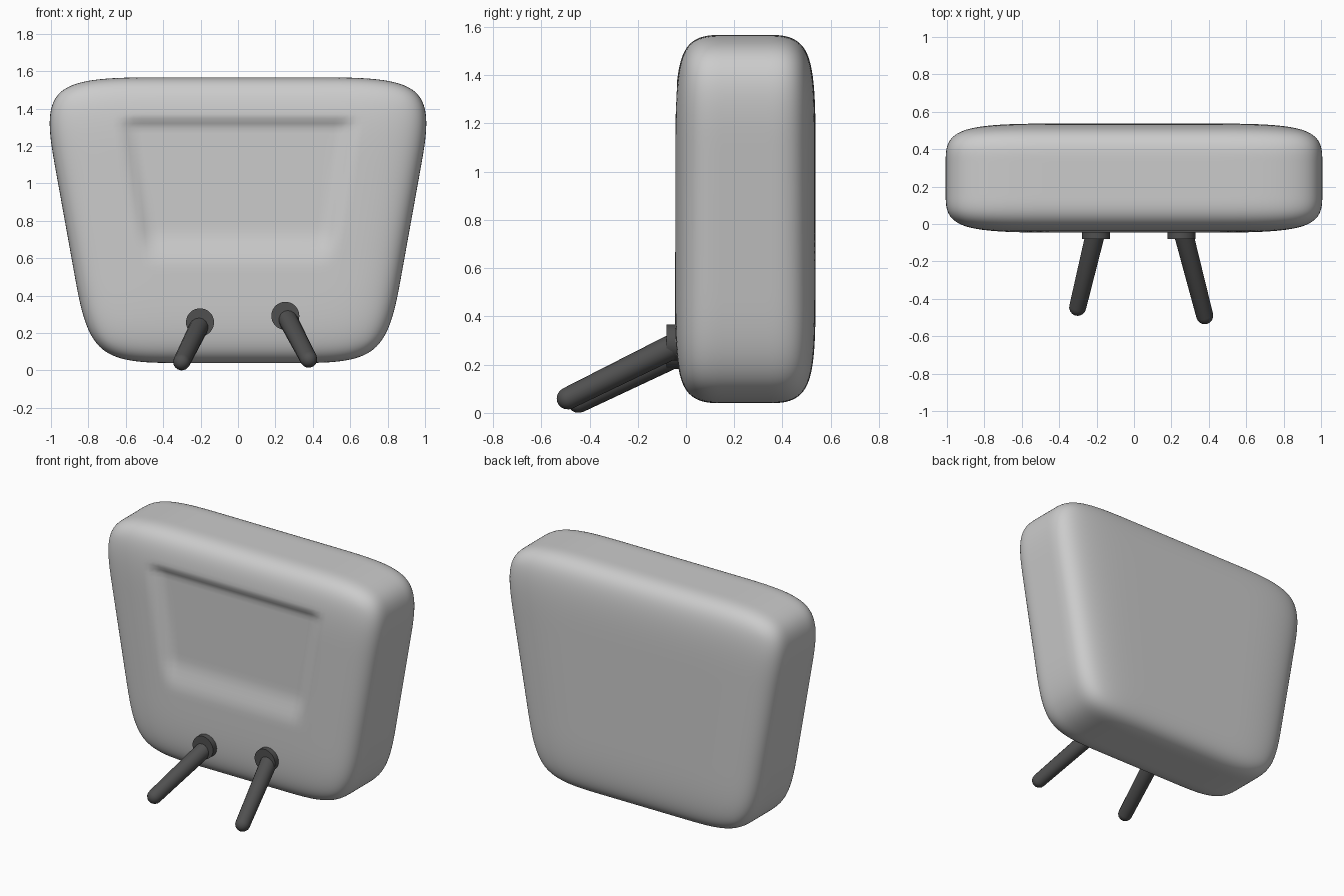
import bpy, bmesh, math
from mathutils import Vector

if "Cube" in bpy.data.objects:
    bpy.data.objects.remove(bpy.data.objects["Cube"])

dark = bpy.data.materials.new("dark_grey")
dark.diffuse_color = (0.08, 0.08, 0.08, 1)
dark.use_nodes = True
dark.node_tree.nodes["Principled BSDF"].inputs["Base Color"].default_value = dark.diffuse_color


def finish(name, bm, mat=None):
    bmesh.ops.recalc_face_normals(bm, faces=bm.faces)
    me = bpy.data.meshes.new(name)
    bm.to_mesh(me)
    bm.free()
    ob = bpy.data.objects.new(name, me)
    bpy.context.collection.objects.link(ob)
    if mat:
        me.materials.append(mat)
    bpy.ops.object.select_all(action='DESELECT')
    ob.select_set(True)
    bpy.context.view_layer.objects.active = ob
    return ob


# Cushion body: 3 x 3 x 3 cage, tapered towards the bottom, then subdivided
us = (-1, -0.42, 0.42, 1)
ys = (-0.046, 0.165, 0.325, 0.537)
zs = (0.04, 0.49, 1.10, 1.567)
bm = bmesh.new()
verts = {}


def v(i, j, k):
    if (i, j, k) not in verts:
        half = 1.064 + 0.18 * (zs[k] - 1.567)
        verts[i, j, k] = bm.verts.new((us[i] * half, ys[j], zs[k]))
    return verts[i, j, k]


for axis in range(3):
    for side in (0, 3):
        for a in range(3):
            for b in range(3):
                quad = []
                for p, q in ((a, b), (a + 1, b), (a + 1, b + 1), (a, b + 1)):
                    key = [p, q]
                    key.insert(axis, side)
                    quad.append(v(*key))
                bm.faces.new(quad)
body = finish("cushion_body", bm)
sub = body.modifiers.new("rounding", 'SUBSURF')
sub.levels = sub.render_levels = 4
bpy.ops.object.modifier_apply(modifier="rounding")


# Shallow flat recess in the front, with a soft slope along its lower edge
def step(lo, hi, t):
    t = min(max((t - lo) / (hi - lo), 0), 1)
    return t * t * (3 - 2 * t)


for w in body.data.vertices:
    x, y, z = w.co
    if y < 0.1:
        edge = 0.65 + 0.17 * (z - 1.35)
        mask = step(0, 0.09, edge - abs(x)) * step(0, 0.06, 1.36 - z) * step(0.55, 0.76, z)
        w.co.y += mask * max(-0.01 - y, 0)
bpy.ops.object.shade_smooth()


# Bodies of revolution along a line from start towards end
def turned(name, start, end, profile, sides):
    start, end = Vector(start), Vector(end)
    rot = Vector((0, 0, 1)).rotation_difference(end - start)
    bm = bmesh.new()
    rings = []
    for r, h in profile:
        rings.append([bm.verts.new(start + rot @ Vector((
            r * math.cos(2 * math.pi * n / sides),
            r * math.sin(2 * math.pi * n / sides), h))) for n in range(sides)])
    for lo, hi in zip(rings, rings[1:]):
        for n in range(sides):
            m = (n + 1) % sides
            bm.faces.new((lo[n], lo[m], hi[m], hi[n]))
    bm.faces.new(rings[0])
    bm.faces.new(rings[-1])
    finish(name, bm, dark)
    bpy.ops.object.shade_smooth_by_angle(angle=math.radians(35))


# Round sockets and rods with rounded tips
for label, socket, root, tip in (
        ("left", (-0.203, 0.257), (-0.205, -0.045, 0.24), (-0.301, -0.445, 0.046)),
        ("right", (0.253, 0.292), (0.263, -0.045, 0.28), (0.378, -0.49, 0.06))):
    x, z = socket
    turned(label + "_socket", (x, 0.02, z), (x, -0.08, z),
           [(0.075, 0), (0.075, 0.1)], 32)
    length = (Vector(tip) - Vector(root)).length
    r = 0.046
    cap = [(r * math.cos(math.radians(t)), length + r * math.sin(math.radians(t)))
           for t in (0, 20, 40, 60, 75, 86)]
    turned(label + "_rod", root, tip, [(0.052, 0)] + cap, 16)
